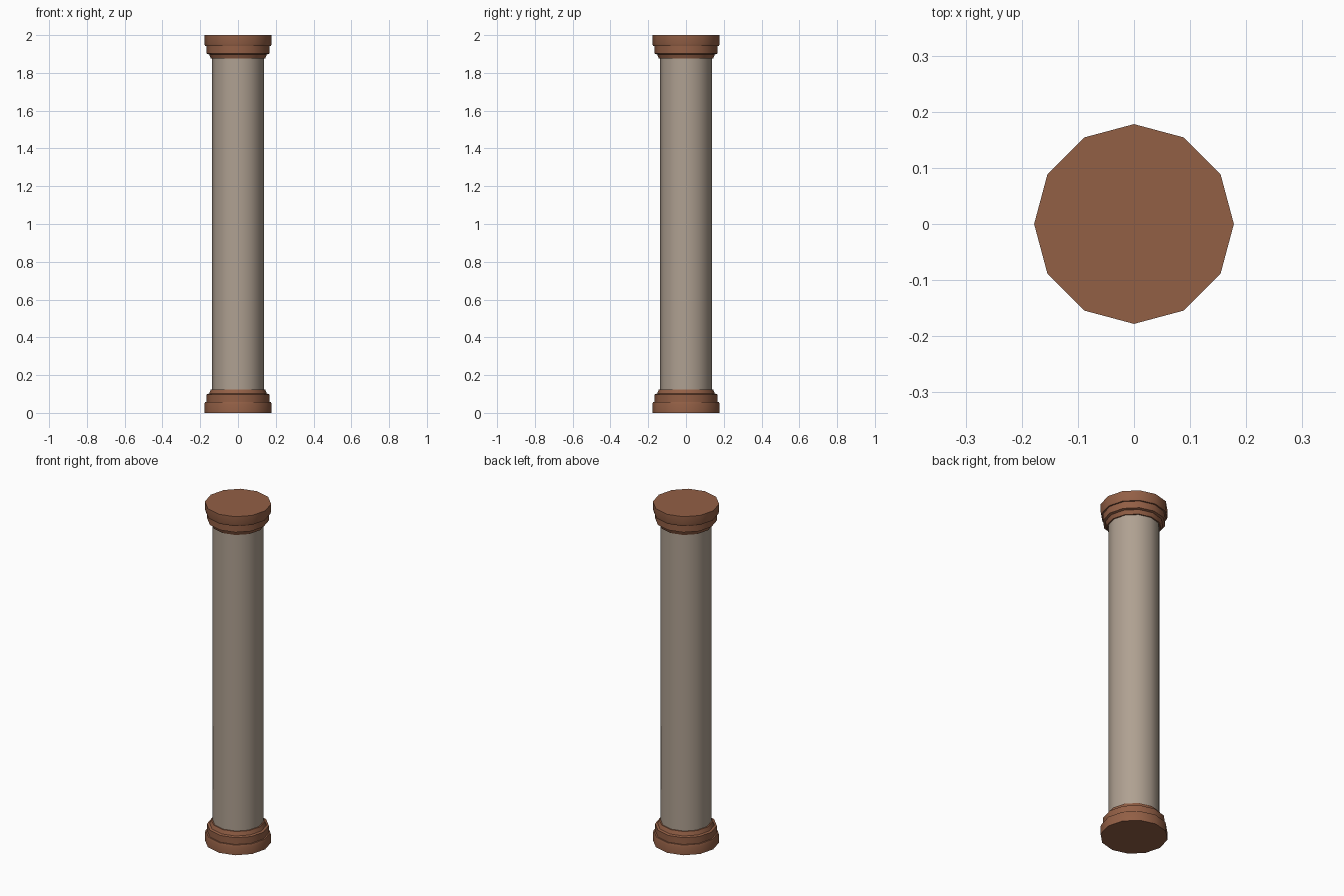
import bpy, bmesh, math

if "Cube" in bpy.data.objects:
    bpy.data.objects.remove(bpy.data.objects["Cube"])

SIDES = 12

def material(name, rgb):
    m = bpy.data.materials.new(name)
    m.diffuse_color = (*rgb, 1)
    m.use_nodes = True
    m.node_tree.nodes["Principled BSDF"].inputs["Base Color"].default_value = m.diffuse_color
    return m

terracotta = material("terracotta brown", (0.29, 0.115, 0.060))
stone = material("warm grey stone", (0.43, 0.355, 0.285))

def lathe(name, profile, mat, caps, angle):
    """Revolve (radius, z) points, listed bottom to top, about the z axis."""
    bm = bmesh.new()
    rings = [[bm.verts.new((r * math.cos(2 * math.pi * i / SIDES),
                            r * math.sin(2 * math.pi * i / SIDES), z))
              for i in range(SIDES)] for r, z in profile]
    for a, b in zip(rings, rings[1:]):
        for i in range(SIDES):
            j = (i + 1) % SIDES
            bm.faces.new((a[i], a[j], b[j], b[i]))
    if caps:
        bm.faces.new(rings[0][::-1])
        bm.faces.new(rings[-1])
    me = bpy.data.meshes.new(name)
    bm.to_mesh(me)
    bm.free()
    me.materials.append(mat)
    ob = bpy.data.objects.new(name, me)
    bpy.context.collection.objects.link(ob)
    bpy.ops.object.select_all(action='DESELECT')
    ob.select_set(True)
    bpy.context.view_layer.objects.active = ob
    bpy.ops.object.shade_smooth_by_angle(angle=math.radians(angle))
    return ob

# Stepped moulding, from the outer end towards the shaft
moulding = [(0.178, 0.0), (0.178, 0.045), (0.174, 0.058), (0.166, 0.058),
            (0.166, 0.098), (0.153, 0.102), (0.144, 0.124), (0.13, 0.124)]

# Base, and the capital as its mirror image
lathe("base", moulding, terracotta, True, 40)
lathe("capital", [(r, 2 - z) for r, z in reversed(moulding)], terracotta, True, 40)

# Shaft
lathe("shaft", [(0.137, 0.12), (0.137, 1.88)], stone, False, 40)
